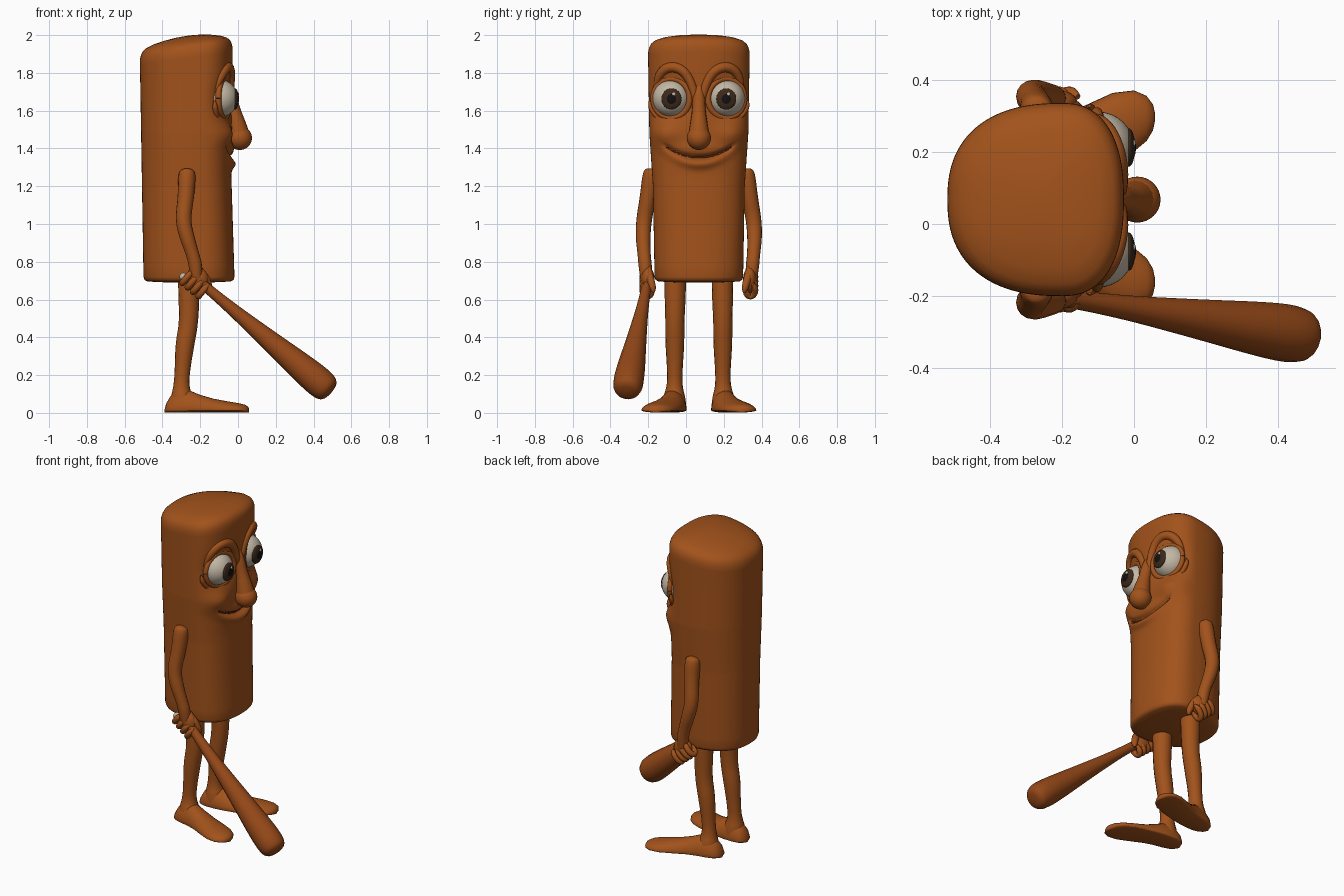
import bpy, bmesh, math
from mathutils import Vector, Matrix

if "Cube" in bpy.data.objects:
    bpy.data.objects.remove(bpy.data.objects["Cube"])

C = 0.068      # symmetry plane (y)
XC = -0.20     # widest station of the trunk (x)
N = 2.4        # roundness of the trunk section


def material(name, rgb):
    m = bpy.data.materials.new(name)
    m.diffuse_color = (*rgb, 1)
    m.use_nodes = True
    m.node_tree.nodes["Principled BSDF"].inputs["Base Color"].default_value = m.diffuse_color
    return m


WOOD = material("wood", (0.36, 0.085, 0.011))
BAT = material("bat_wood", (0.30, 0.065, 0.009))
WHITE = material("eye_white", (0.55, 0.48, 0.38))
IRIS = material("iris", (0.045, 0.022, 0.01))
BLACK = material("black", (0.006, 0.005, 0.005))
MOUTH = material("mouth_dark", (0.07, 0.015, 0.004))


def finish(name, bm, mat):
    bmesh.ops.recalc_face_normals(bm, faces=bm.faces)
    me = bpy.data.meshes.new(name)
    bm.to_mesh(me)
    bm.free()
    me.materials.append(mat)
    me.polygons.foreach_set("use_smooth", [True] * len(me.polygons))
    ob = bpy.data.objects.new(name, me)
    bpy.context.collection.objects.link(ob)
    return ob


def loft(name, rings, mat):
    bm = bmesh.new()
    rows = [[bm.verts.new(p) for p in r] for r in rings]
    n = len(rows[0])
    for a, b in zip(rows, rows[1:]):
        for i in range(n):
            bm.faces.new((a[i], a[(i + 1) % n], b[(i + 1) % n], b[i]))
    bm.faces.new(rows[0])
    bm.faces.new(rows[-1])
    return finish(name, bm, mat)


def tube(name, pts, mat):
    """Round tube through (x, y, z, radius) points."""
    cu = bpy.data.curves.new(name, 'CURVE')
    cu.dimensions = '3D'
    cu.bevel_depth = 1
    cu.bevel_resolution = 6
    cu.use_fill_caps = True
    sp = cu.splines.new('NURBS')
    sp.points.add(len(pts) - 1)
    for p, (x, y, z, r) in zip(sp.points, pts):
        p.co = (x, y, z, 1)
        p.radius = r
    sp.order_u = 3
    sp.use_endpoint_u = True
    sp.resolution_u = 8
    tmp = bpy.data.objects.new(name + "_path", cu)
    bpy.context.collection.objects.link(tmp)
    dg = bpy.context.evaluated_depsgraph_get()
    bm = bmesh.new()
    me = bpy.data.meshes.new_from_object(tmp.evaluated_get(dg))
    bm.from_mesh(me)
    bpy.data.objects.remove(tmp)
    bpy.data.meshes.remove(me)
    return finish(name, bm, mat)


def ball(name, loc, size, mat, rot=0):
    bm = bmesh.new()
    m = Matrix.Translation(loc) @ Matrix.Rotation(rot, 4, 'Z') @ Matrix.Diagonal((*size, 1))
    bmesh.ops.create_uvsphere(bm, u_segments=32, v_segments=20, radius=1, matrix=m)
    return finish(name, bm, mat)


def interp(t, table):
    for (a, va), (b, vb) in zip(table, table[1:]):
        if t <= b:
            k = max(0, (t - a) / (b - a))
            return va + (vb - va) * k
    return table[-1][1]


def half_width(z):
    return interp(z, [(0.7, 0.234), (1.2, 0.243), (1.48, 0.262), (1.9, 0.269)])


def front_len(z):
    return interp(z, [(0.7, 0.182), (1.25, 0.165), (1.9, 0.172)])


def gauss(u, v):
    return math.exp(-u * u - v * v)


def smile(d):
    return 1.352 + 1.9 * d * d


def bump(d, z):
    """Sculpted relief of the face: sockets, cheeks, lip and mouth crease."""
    d = abs(d)
    fade = 1 / (1 + math.exp((d - 0.175) / 0.008))
    b = -0.045 * gauss((d - 0.145) / 0.09, (z - 1.665) / 0.09)
    b += 0.030 * gauss((d - 0.19) / 0.08, (z - 1.475) / 0.06)
    b += 0.012 * gauss(d / 0.1, (z - 1.40) / 0.03)
    b += 0.022 * gauss(d / 0.14, (z - smile(d) + 0.035) / 0.025)
    return b - 0.028 * fade * gauss(0, (z - smile(d)) / 0.010)


def front(d, z):
    k = min(1, abs(d) / half_width(z))
    return XC + front_len(z) * (1 - k ** N) ** (1 / N) + bump(d, z)


def trunk_ring(z, scale=1.0, seg=128):
    ring = []
    tilt = min(1, max(0, (z - 1.75) / 0.15))
    for i in range(seg):
        a = 2 * math.pi * i / seg
        c, s = math.cos(a), math.sin(a)
        back = interp(z, [(0.7, 0.30), (1.9, 0.32)])
        x = math.copysign(abs(c) ** (2 / N), c) * (front_len(z) if c > 0 else back)
        d = math.copysign(abs(s) ** (2 / N), s) * half_width(z)
        x, d = x * scale, d * scale
        if scale == 1 and c > 0:
            x += bump(d, z) * min(1, c * 3)
        mid = -0.06 * (1 - scale)
        ring.append((XC + mid + x, C + d, z + 0.13 * x * tilt))
    return ring


# trunk: rounded bottom, sculpted wall, slanted domed top
rings = [trunk_ring(z, s) for z, s in [(0.69, 0.05), (0.692, 0.7), (0.697, 0.93), (0.705, 0.98)]]
rings += [trunk_ring(0.72 + 0.06 * i) for i in range(8)]
rings += [trunk_ring(1.19 + 0.009 * i) for i in range(79)]
rings += [trunk_ring(z, s) for z, s in [(1.915, 0.995), (1.935, 0.975), (1.952, 0.94), (1.967, 0.87),
                                        (1.981, 0.72), (1.991, 0.5), (1.997, 0.25), (1.998, 0.03)]]
loft("trunk", rings, WOOD)

# mouth line
tube("mouth", [(front(d, smile(d)) + 0.002, C + d, smile(d), 0.002 if abs(i) == 10 else 0.007)
               for i in range(-10, 11) for d in [0.0172 * i]], MOUTH)

# nose
tube("nose_bridge", [(-0.07, C, 1.76, 0.02), (-0.045, C, 1.70, 0.032), (-0.022, C, 1.60, 0.035),
                     (-0.005, C, 1.53, 0.047), (0.008, C, 1.46, 0.058)], WOOD)
ball("nose_tip", (0.009, C, 1.455), (0.065, 0.064, 0.063), WOOD)

for s, side in ((-1, "right"), (1, "left")):
    def at(x, d, z, r):
        return (x, C + s * d, z, r)

    # eye: ball, iris, pupil and glint
    eye = Vector((-0.10, C + s * 0.145, 1.665))
    ball(side + "_eye", eye, (0.1, 0.1, 0.1), WHITE)
    ball(side + "_iris", eye + Vector((0.086, 0, -0.003)), (0.017, 0.053, 0.056), IRIS)
    ball(side + "_pupil", eye + Vector((0.093, 0, -0.003)), (0.0125, 0.032, 0.034), BLACK)
    ball(side + "_glint", eye + Vector((0.099, 0.012, 0.022)), (0.006, 0.010, 0.010), WHITE)

    # eyelid rim tilted outwards, with a fainter bag below and a brow above
    def arc(rad, a0, a1, n, thick, off, yaw=0.3):
        pts = []
        for i in range(n + 1):
            a = math.radians(a0 + (a1 - a0) * i / n)
            u = rad * math.cos(a)
            r = thick if 0 < i < n or a1 - a0 >= 360 else 0.004
            pts.append((eye.x + off - u * math.sin(yaw), eye.y + s * u * math.cos(yaw),
                        eye.z + rad * 1.03 * math.sin(a), r))
        return pts
    tube(side + "_eyelid", arc(0.101, 0, 360, 28, 0.016, 0.026), WOOD)
    tube(side + "_eye_bag", arc(0.122, 185, 355, 14, 0.014, 0.012), WOOD)
    brow = [(0.232, 1.70, 0.008), (0.222, 1.76, 0.022), (0.19, 1.815, 0.026), (0.14, 1.835, 0.027),
            (0.085, 1.815, 0.026), (0.045, 1.76, 0.024), (0.02, 1.68, 0.022), (0.01, 1.61, 0.01)]
    tube(side + "_brow", [at(front(d, z) - 0.006, d, z, r) for d, z, r in brow], WOOD)

    # arm
    tube(side + "_arm", [at(-0.27, 0.245, 1.292, 0.004), at(-0.27, 0.246, 1.29, 0.034),
                         at(-0.27, 0.252, 1.26, 0.047), at(-0.275, 0.268, 1.15, 0.043),
                         at(-0.292, 0.291, 1.02, 0.041), at(-0.27, 0.296, 0.93, 0.039),
                         at(-0.24, 0.290, 0.84, 0.034), at(-0.222, 0.283, 0.77, 0.036),
                         at(-0.22, 0.277, 0.70, 0.030)], WOOD)

    # fist: palm, curled fingers around the grip axis, thumb
    ball(side + "_palm", (-0.218, C + s * 0.270, 0.705), (0.06, 0.036, 0.068), WOOD)
    axis = Vector((0.77, 0, -0.63))
    up = Vector((0.63, 0, 0.77))
    for k in range(4):
        base = Vector((-0.222, C + s * 0.273, 0.685)) + axis * (-0.058 + 0.037 * k)
        pts = []
        for i in range(8):
            a = math.radians(60 - 36 * i)
            p = base + up * 0.046 * math.sin(a) + Vector((0, s * 0.026 * math.cos(a), 0))
            pts.append((*p, 0.017 if 0 < i < 7 else 0.008))
        tube(f"{side}_finger_{k + 1}", pts, WOOD)
    tube(side + "_thumb", [at(-0.21, 0.265, 0.77, 0.012), at(-0.178, 0.262, 0.725, 0.022),
                           at(-0.158, 0.25, 0.685, 0.020), at(-0.15, 0.242, 0.65, 0.017),
                           at(-0.15, 0.24, 0.635, 0.005)], WOOD)

    # leg
    tube(side + "_leg", [at(-0.26, 0.125, 0.74, 0.057), at(-0.26, 0.125, 0.65, 0.057),
                         at(-0.26, 0.127, 0.48, 0.050), at(-0.282, 0.127, 0.36, 0.050),
                         at(-0.295, 0.127, 0.22, 0.040), at(-0.30, 0.128, 0.14, 0.041),
                         at(-0.298, 0.130, 0.08, 0.060), at(-0.295, 0.132, 0.04, 0.065)], WOOD)

    # foot: flat sole, stations (x, offset, half width, height)
    stations = [(-0.388, 0.128, 0.012, 0.02), (-0.38, 0.128, 0.038, 0.05), (-0.36, 0.129, 0.056, 0.085),
                (-0.32, 0.132, 0.067, 0.118), (-0.26, 0.139, 0.072, 0.12), (-0.20, 0.153, 0.078, 0.095),
                (-0.13, 0.178, 0.087, 0.075), (-0.06, 0.203, 0.094, 0.062), (0.0, 0.219, 0.085, 0.052),
                (0.035, 0.226, 0.063, 0.044), (0.053, 0.229, 0.036, 0.034), (0.059, 0.23, 0.008, 0.02)]
    feet = []
    for x, d, w, h in stations:
        angs = [2 * math.pi * i / 32 for i in range(32)]
        feet.append([(x, C + s * d + w * math.cos(a),
                      0.014 + (h - 0.014 if math.sin(a) > 0 else 0.012) * math.sin(a)) for a in angs])
    loft(side + "_foot", feet, WOOD)

# bat held in the right fist: (distance along the axis 0..1, radius)
start, end = Vector((-0.26, -0.195, 0.742)), Vector((0.487, -0.314, 0.115))
profile = [(0, 0.018), (0.05, 0.025), (0.2, 0.028), (0.35, 0.036), (0.5, 0.048), (0.65, 0.061), (0.78, 0.073),
           (0.88, 0.080), (0.94, 0.080), (0.98, 0.073), (1.0, 0.055), (1.008, 0.03), (1.01, 0.003)]
tube("bat", [(*start.lerp(end, t), r) for t, r in profile], BAT)
ball("bat_knob", (-0.288, -0.20, 0.72), (0.022, 0.022, 0.022), WHITE)
